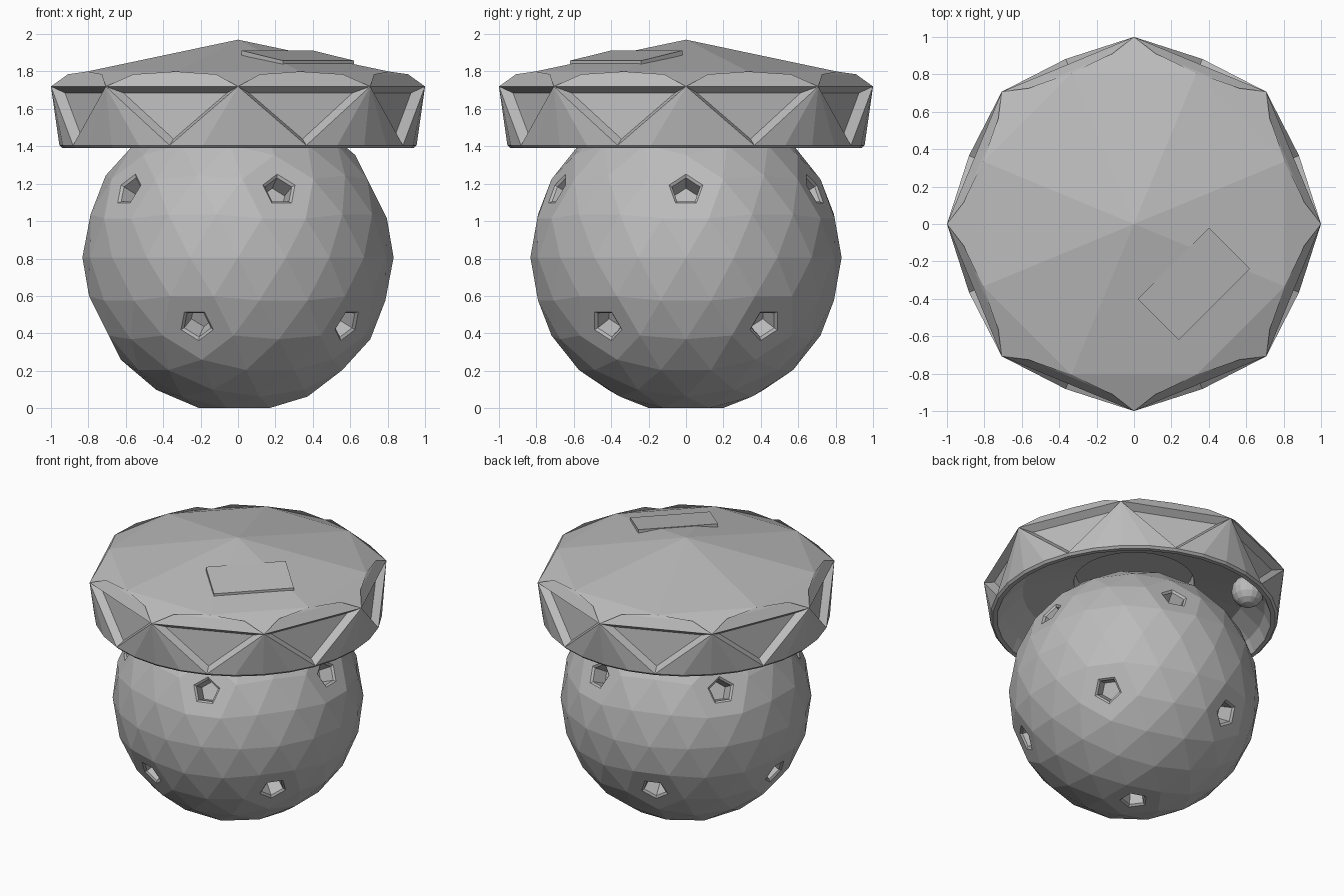
import bpy, bmesh, math
from mathutils import Vector, Matrix

if "Cube" in bpy.data.objects:
    bpy.data.objects.remove(bpy.data.objects["Cube"])

grey = bpy.data.materials.new("plain grey")
grey.diffuse_color = (0.5, 0.5, 0.5, 1)
grey.use_nodes = True
grey.node_tree.nodes["Principled BSDF"].inputs["Base Color"].default_value = grey.diffuse_color


def finish(bm, name):
    bmesh.ops.recalc_face_normals(bm, faces=bm.faces)
    me = bpy.data.meshes.new(name)
    bm.to_mesh(me)
    bm.free()
    me.materials.append(grey)
    ob = bpy.data.objects.new(name, me)
    bpy.context.collection.objects.link(ob)
    return ob


def polar(r, deg, z):
    a = math.radians(deg)
    return Vector((r * math.cos(a), r * math.sin(a), z))


# Faceted ball with flat pentagons, each holding a rimmed pit
bm = bmesh.new()
bmesh.ops.create_icosphere(bm, subdivisions=3, radius=0.832,
                           matrix=Matrix.Translation((0, 0, 0.806)))
bmesh.ops.dissolve_verts(bm, verts=[v for v in bm.verts if len(v.link_edges) == 5])
pits = [f for f in bm.faces if len(f.verts) == 5]
for thick, depth in ((0.092, 0), (0.013, -0.012), (0.01, -0.1)):
    bm.normal_update()
    bmesh.ops.inset_individual(bm, faces=pits, thickness=thick, depth=depth,
                               use_even_offset=True)
finish(bm, "ball_body")

# Gem-cut cap: eight-sided crown, round lower rim, hollow underside
bm = bmesh.new()
apex = bm.verts.new((0, 0, 1.97))
girdle = [bm.verts.new(polar(1, 45 * k, 1.72)) for k in range(8)]
ridge = [bm.verts.new(polar(0.872, 45 * k + 22.5, 1.80)) for k in range(8)]
left, right = [], []
for k in range(8):
    rot = Matrix.Rotation(math.radians(45 * k + 22.5), 3, 'Z')
    right.append(bm.verts.new(rot @ Vector((0.885, -0.24, 1.785))))
    left.append(bm.verts.new(rot @ Vector((0.885, 0.24, 1.785))))
profile = [(0.955, 1.405), (0.94, 1.39), (0.91, 1.39), (0.87, 1.48),
           (0.74, 1.60), (0.40, 1.67), (0.39, 1.75)]
rings = [[bm.verts.new(polar(r, 11.25 * i, z)) for i in range(32)] for r, z in profile]
rim = rings[0]
panels = []
for k in range(8):
    n = (k + 1) % 8
    # crown facets
    bm.faces.new((apex, ridge[k - 1], ridge[k]))
    bm.faces.new((ridge[k - 1], left[k - 1], girdle[k]))
    bm.faces.new((ridge[k - 1], girdle[k], ridge[k]))
    bm.faces.new((ridge[k], girdle[k], right[k]))
    bm.faces.new((right[k], girdle[k], girdle[n], left[k]))
    bm.faces.new((ridge[k], right[k], left[k]))
    # side triangles: upright fans and panels to recess
    for i in range(4 * k - 2, 4 * k + 2):
        bm.faces.new((girdle[k], rim[i % 32], rim[(i + 1) % 32]))
    panels.append(bm.faces.new((girdle[k], rim[4 * k + 2], girdle[n])))
for a, b in zip(rings, rings[1:]):
    for i in range(32):
        j = (i + 1) % 32
        bm.faces.new((a[i], b[i], b[j], a[j]))
bm.faces.new(rings[-1])
bmesh.ops.recalc_face_normals(bm, faces=bm.faces)
bm.normal_update()
bmesh.ops.inset_individual(bm, faces=panels, thickness=0.03, depth=-0.05,
                           use_even_offset=True)
finish(bm, "faceted_cap")

# Thin tilted plate lying on the crown
bm = bmesh.new()
out = Vector((1, -1, 0)).normalized()
side = Vector((1, 1, 0)).normalized()
low, high = [], []
for d, z in ((0.297, 1.912), (0.608, 1.858)):
    for s in (-0.269, 0.269):
        p = out * d + side * s
        high.append(bm.verts.new((p.x, p.y, z)))
        low.append(bm.verts.new((p.x, p.y, z - 0.025)))
order = (0, 1, 3, 2)
bm.faces.new([high[i] for i in order])
bm.faces.new([low[i] for i in order])
for a, b in zip(order, order[1:] + order[:1]):
    bm.faces.new((high[a], high[b], low[b], low[a]))
finish(bm, "crown_plate")

# Small rounded knob under the cap
bm = bmesh.new()
bmesh.ops.create_uvsphere(bm, u_segments=16, v_segments=8, radius=0.11,
                          matrix=Matrix.Translation((-0.50, 0.58, 1.53)))
finish(bm, "inner_knob")
